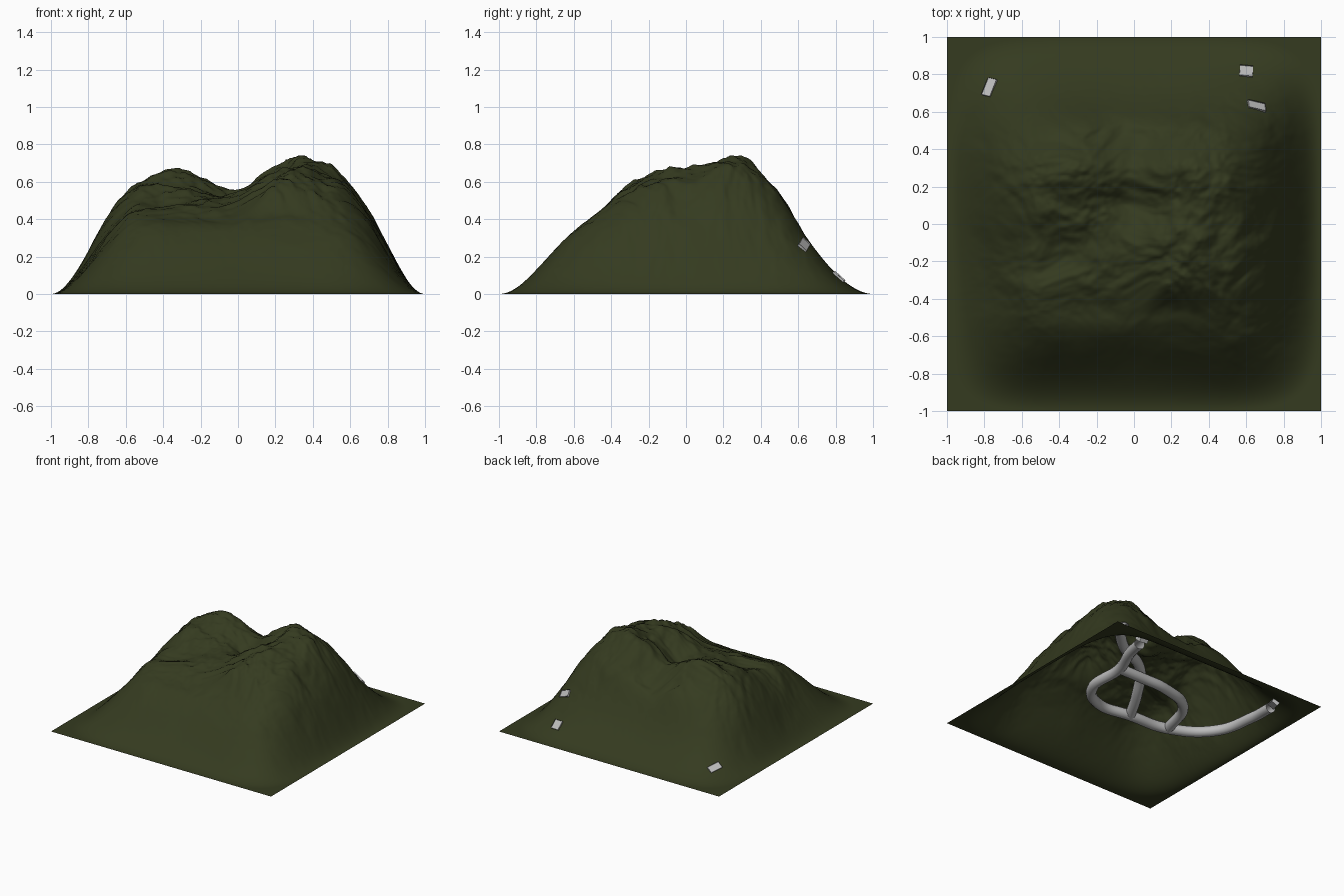
import bpy, bmesh, math
from mathutils import Vector, Matrix, noise

if "Cube" in bpy.data.objects:
    bpy.data.objects.remove(bpy.data.objects["Cube"])


def material(name, rgb):
    m = bpy.data.materials.new(name)
    m.diffuse_color = (*rgb, 1)
    m.use_nodes = True
    m.node_tree.nodes["Principled BSDF"].inputs["Base Color"].default_value = m.diffuse_color
    return m


OLIVE = material("olive_ground", (0.035, 0.043, 0.014))
GREY = material("tunnel_grey", (0.5, 0.5, 0.5))

# Coarse relief: rows run from front (y=-0.9) to back (y=0.9), columns from x=-0.9 to 0.9
RELIEF = [
    [.36, .36, .34, .33, .35, .40, .42],
    [.38, .38, .36, .34, .36, .41, .45],
    [.43, .41, .39, .39, .41, .44, .52],
    [.49, .45, .45, .48, .58, .53, .65],
    [.59, .49, .48, .53, .68, .60, .74],
    [.67, .57, .58, .49, .67, .61, .79],
    [.64, .59, .66, .53, .745, .61, .77],
    [.46, .46, .49, .44, .51, .53, .62],
    [.33, .33, .33, .31, .33, .40, .46],
    [.32, .30, .30, .30, .30, .33, .40],
]


def spline(p, t):
    a, b, c, d = p
    return b + 0.5 * t * (c - a + t * (2 * a - 5 * b + 4 * c - d + t * (3 * (b - c) + d - a)))


def sample(row, u):
    n = len(row) - 1
    i = min(n - 1, max(0, int(u)))
    return spline([row[min(n, max(0, i + k))] for k in (-1, 0, 1, 2)], u - i)


def height(x, y):
    d = (abs(x) ** 6 + abs(y) ** 6) ** (1 / 6)      # rounded-square falloff
    t = min(1, max(0, (1 - d) / 0.5))
    fall = t * t * (3 - 2 * t)
    u = min(6, max(0, (x + 0.9) / 0.3))
    v = min(9, max(0, (y + 0.9) / 0.2))
    h = sample([sample(r, u) for r in RELIEF], v)
    rough = min(1, max(0.12, (h - 0.33) / 0.2))
    wx = noise.noise(Vector((x * 3, y * 3, 7.0))) * 0.6
    wy = noise.noise(Vector((x * 3, y * 3, 17.0))) * 0.6
    n = noise.fractal(Vector((x * 3.8 + wx, y * 4.8 + wy, 2.3)), 0.9, 2.1, 5)
    return fall * (h + 0.045 * rough * n)


# Mountain sheet, open underneath
bm = bmesh.new()
bmesh.ops.create_grid(bm, x_segments=180, y_segments=180, size=1)
for vert in bm.verts:
    vert.co.z = max(0, height(vert.co.x, vert.co.y))
for f in bm.faces:
    f.smooth = True
mesh = bpy.data.meshes.new("mountain")
bm.to_mesh(mesh)
bm.free()
mesh.materials.append(OLIVE)
bpy.context.collection.objects.link(bpy.data.objects.new("mountain", mesh))


def tunnel(name, pts, radius=0.041):
    cu = bpy.data.curves.new(name + "_path", 'CURVE')
    cu.dimensions = '3D'
    cu.bevel_depth = radius
    cu.bevel_resolution = 4
    cu.resolution_u = 10
    s = cu.splines.new('BEZIER')
    s.bezier_points.add(len(pts) - 1)
    for bp, p in zip(s.bezier_points, pts):
        bp.co = p
        bp.handle_left_type = bp.handle_right_type = 'AUTO'
    tmp = bpy.data.objects.new(name + "_path", cu)
    bpy.context.collection.objects.link(tmp)
    bpy.context.view_layer.update()
    me = bpy.data.meshes.new_from_object(tmp.evaluated_get(bpy.context.evaluated_depsgraph_get()))
    bpy.data.objects.remove(tmp)
    me.materials.clear()
    me.materials.append(GREY)
    for p in me.polygons:
        p.use_smooth = True
    bpy.context.collection.objects.link(bpy.data.objects.new(name, me))


# Tunnel network under the mountain
Z = 0.08
tunnel("main_tunnel", [(.59, .77, .06), (.53, .58, Z), (.443, .362, Z), (.411, 0, Z), (.22, -.15, Z),
                       (-.07, -.13, Z), (-.417, -.098, Z), (-.709, .106, Z), (-.79, .45, .075),
                       (-.765, .69, .044)])
tunnel("upper_tunnel", [(.63, .58, .24), (.475, .447, .22), (.2, .305, .20), (.04, .08, .12), (-.07, -.13, Z)])
tunnel("loop_tunnel", [(.44, .36, Z), (.22, .36, Z), (-.01, .349, Z), (-.284, .236, Z), (-.417, -.098, Z)])


def portal(name, x, y, yaw, width, length):
    # Shallow square tray lying in the slope, open outwards
    e = 0.02
    normal = Vector((height(x - e, y) - height(x + e, y), height(x, y - e) - height(x, y + e), 2 * e)).normalized()
    side = Matrix.Rotation(math.radians(yaw), 3, 'Z') @ Vector((1, 0, 0))
    up = normal.cross(side).normalized()
    side = up.cross(normal)
    bm = bmesh.new()
    bmesh.ops.create_cube(bm, size=1)
    bmesh.ops.delete(bm, geom=[f for f in bm.faces if f.normal.z > 0.9], context='FACES_ONLY')
    bmesh.ops.scale(bm, vec=(width, length, 0.04), verts=bm.verts)
    basis = Matrix((side, up, normal)).transposed()
    centre = Vector((x, y, height(x, y))) - normal * 0.010
    for v in bm.verts:
        v.co = centre + basis @ v.co
    # floor just above the ground so the grey shows
    floor = [bm.verts.new(centre + basis @ Vector((sx * width / 2, sy * length / 2, 0.014)))
             for sx, sy in ((-1, -1), (1, -1), (1, 1), (-1, 1))]
    bm.faces.new(floor)
    me = bpy.data.meshes.new(name)
    bm.to_mesh(me)
    bm.free()
    me.materials.append(GREY)
    bpy.context.collection.objects.link(bpy.data.objects.new(name, me))


# Portals where the tunnels reach the surface
portal("back_right_portal", .60, .815, -3, .07, .075)
portal("upper_portal", .655, .63, 8, .10, .055)
portal("back_left_portal", -.772, .73, -22, .055, .10)
